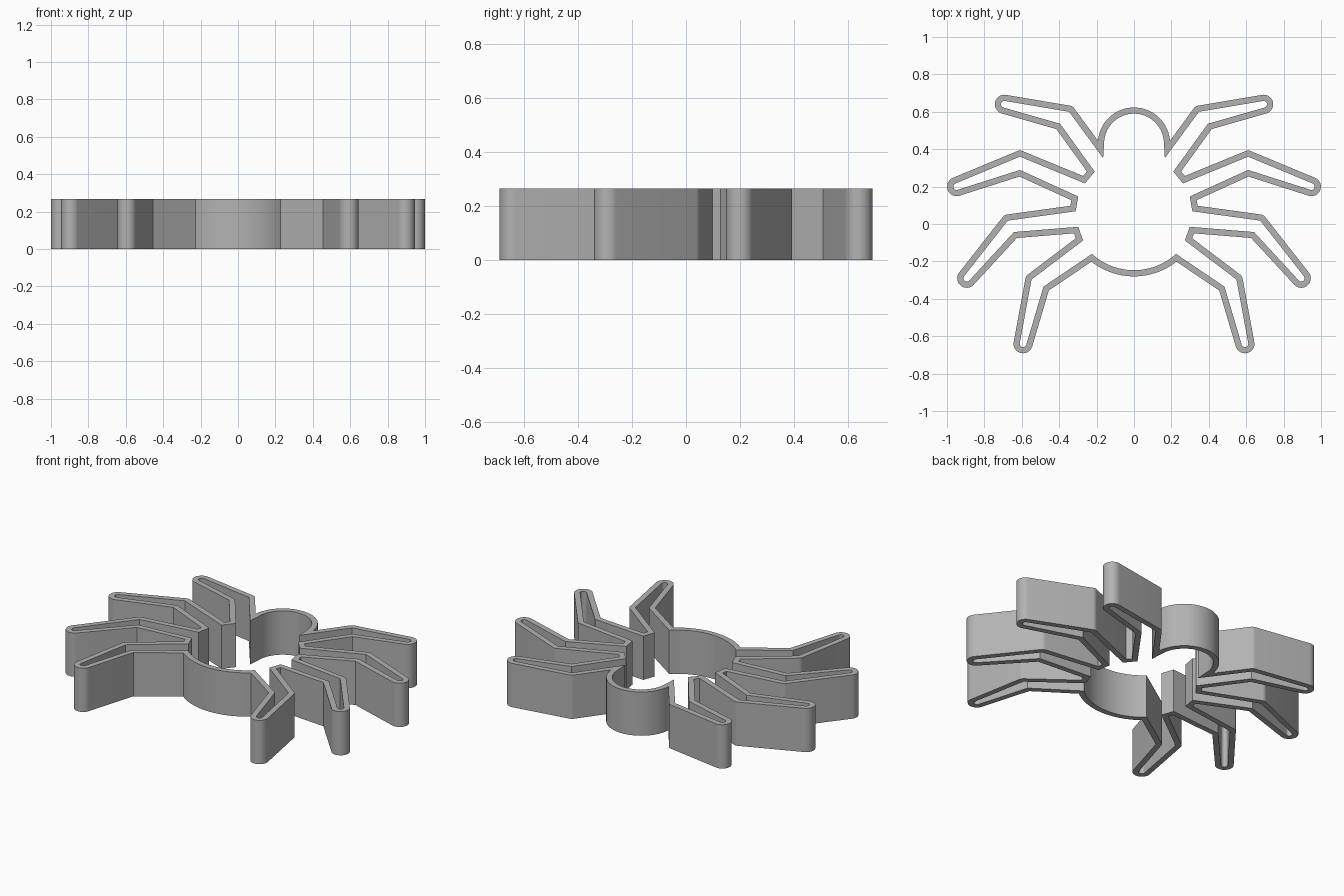
import bpy
import bmesh
from math import pi, sin, cos, atan2, ceil, radians
from mathutils import Vector

HEIGHT = 0.266
WALL = 0.033
TIP = 0.018  # inner radius of a leg tip

cube = bpy.data.objects.get("Cube")
if cube:
    bpy.data.objects.remove(cube, do_unlink=True)


def arc(cx, cy, r, a0, a1, n):
    """Points along a circular arc, both ends included."""
    return [Vector((cx + r * cos(a0 + (a1 - a0) * i / n),
                    cy + r * sin(a0 + (a1 - a0) * i / n))) for i in range(n + 1)]


def leg(root_a, knee_a, tip, knee_b, root_b):
    """Bent leg: out along one side, around the tip, back along the other."""
    middle = (Vector(knee_a) + Vector(knee_b)) / 2
    d = Vector(tip) - middle
    a = atan2(d.y, d.x)
    cap = arc(*tip, TIP, a - pi / 2, a + pi / 2, 14)
    return [Vector(root_a), Vector(knee_a)] + cap + [Vector(knee_b), Vector(root_b)]


# Inner outline of the left half, from the abdomen up to the head
abdomen_y, abdomen_r = 0.087, 0.334
end = atan2(-0.16 - abdomen_y, 0.225)
half = arc(0, abdomen_y, abdomen_r, -pi / 2, end, 12)[:-1]
half += leg((0.225, -0.16), (0.484, -0.335), (0.593, -0.64), (0.548, -0.297), (0.272, -0.088))
half += leg((0.298, -0.015), (0.642, -0.043), (0.894, -0.29), (0.675, 0.018), (0.312, 0.068))
half += leg((0.298, 0.147), (0.61, 0.289), (0.948, 0.2), (0.61, 0.36), (0.262, 0.217))
half += leg((0.21, 0.28), (0.395, 0.536), (0.693, 0.64), (0.347, 0.6), (0.165, 0.352))
half += arc(0, 0.43, 0.16, 0, pi / 2, 20)

# Mirror to the other side; the two centre points are shared
inner = half + [Vector((-p.x, p.y)) for p in reversed(half[1:-1])]


def wall_pairs(points, t):
    """Pair inner points with outer ones: round outward corners, mitred inward ones."""
    pairs = []
    for i, p in enumerate(points):
        d0 = (p - points[i - 1]).normalized()
        d1 = (points[(i + 1) % len(points)] - p).normalized()
        turn = atan2(d0.x * d1.y - d0.y * d1.x, d0.dot(d1))
        if turn > radians(16):
            a = atan2(-d0.x, d0.y)
            for q in arc(p.x, p.y, t, a, a + turn, ceil(turn / radians(10))):
                pairs.append((i, q))
        else:
            n = (Vector((d0.y, -d0.x)) + Vector((d1.y, -d1.x))).normalized()
            pairs.append((i, p + n * (t / cos(turn / 2))))
    return pairs


# Upright wall following the outline
bm = bmesh.new()
pairs = wall_pairs(inner, WALL)
in_lo = [bm.verts.new((p.x, p.y, 0)) for p in inner]
in_hi = [bm.verts.new((p.x, p.y, HEIGHT)) for p in inner]
out_lo = [bm.verts.new((q.x, q.y, 0)) for _, q in pairs]
out_hi = [bm.verts.new((q.x, q.y, HEIGHT)) for _, q in pairs]
for k in range(len(pairs)):
    m = (k + 1) % len(pairs)
    i, j = pairs[k][0], pairs[m][0]
    bm.faces.new((out_lo[k], out_lo[m], out_hi[m], out_hi[k]))
    if i == j:
        bm.faces.new((in_hi[i], out_hi[k], out_hi[m]))
        bm.faces.new((in_lo[i], out_lo[m], out_lo[k]))
    else:
        bm.faces.new((in_hi[i], out_hi[k], out_hi[m], in_hi[j]))
        bm.faces.new((in_lo[j], out_lo[m], out_lo[k], in_lo[i]))
        bm.faces.new((in_lo[j], in_lo[i], in_hi[i], in_hi[j]))
bmesh.ops.recalc_face_normals(bm, faces=bm.faces)
mesh = bpy.data.meshes.new("spider_cutter_wall")
bm.to_mesh(mesh)
bm.free()
wall = bpy.data.objects.new("spider_cutter_wall", mesh)
bpy.context.collection.objects.link(wall)

# Plain grey
grey = bpy.data.materials.new("light_grey")
grey.use_nodes = True
colour = (0.45, 0.45, 0.45, 1)
grey.diffuse_color = colour
grey.node_tree.nodes["Principled BSDF"].inputs["Base Color"].default_value = colour
mesh.materials.append(grey)

# Smooth the rounded parts, keep the edges sharp
bpy.ops.object.select_all(action="DESELECT")
wall.select_set(True)
bpy.context.view_layer.objects.active = wall
bpy.ops.object.shade_smooth_by_angle(angle=radians(25))
